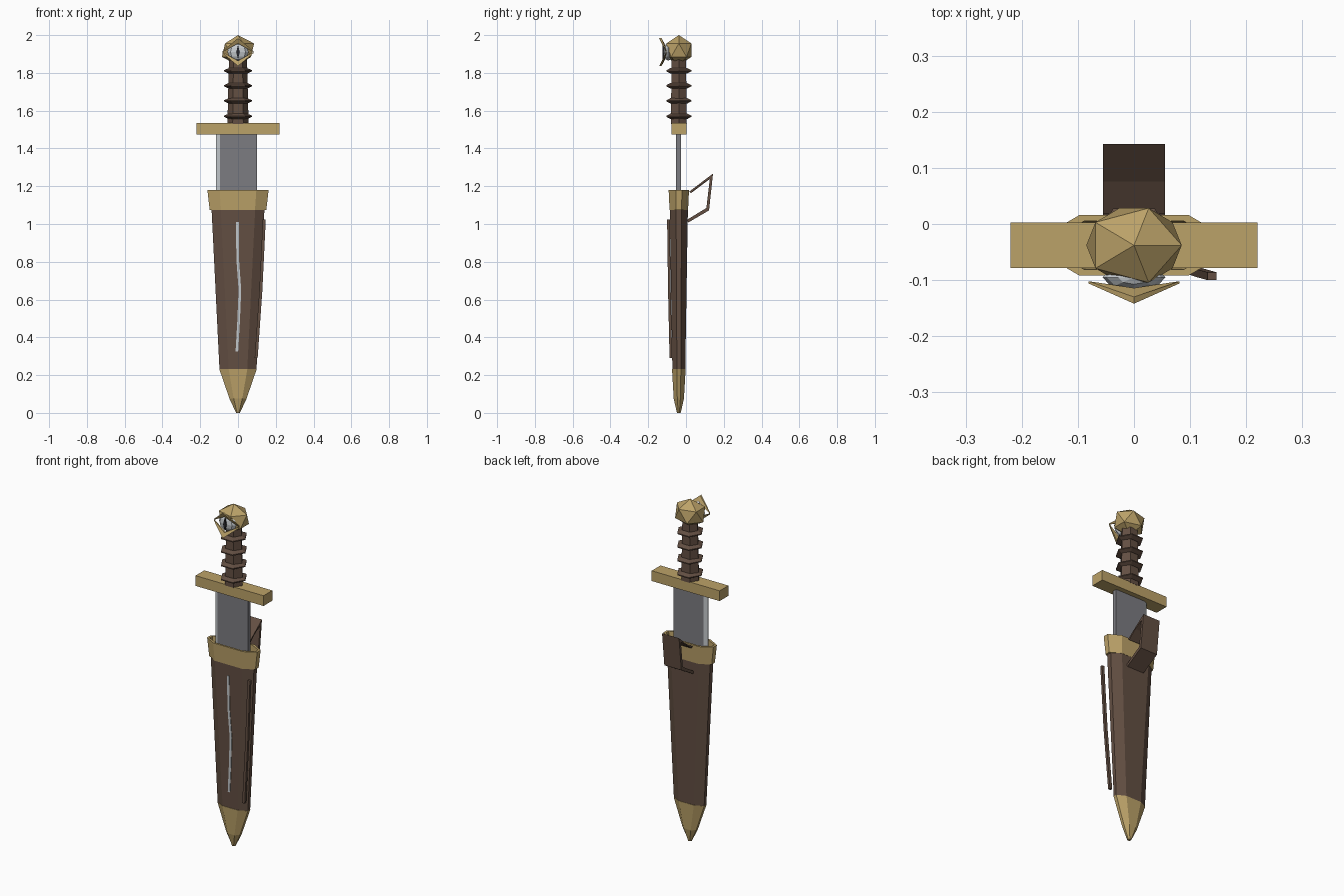
import bpy, bmesh, math
from mathutils import Vector

if "Cube" in bpy.data.objects:
    bpy.data.objects.remove(bpy.data.objects["Cube"])

CY = -0.038  # depth of the dagger's long axis


def mat(name, rgb):
    m = bpy.data.materials.new(name)
    m.diffuse_color = (*rgb, 1)
    m.use_nodes = True
    m.node_tree.nodes["Principled BSDF"].inputs["Base Color"].default_value = m.diffuse_color
    return m


GOLD = mat("brass", (0.50, 0.36, 0.14))
LEATHER = mat("brown leather", (0.125, 0.078, 0.055))
STEEL = mat("dark steel", (0.20, 0.20, 0.22))
SILVER = mat("silver", (0.55, 0.58, 0.60))
BLACK = mat("black", (0.02, 0.02, 0.025))


def finish(name, bm, *mats):
    bmesh.ops.recalc_face_normals(bm, faces=bm.faces[:])
    me = bpy.data.meshes.new(name)
    bm.to_mesh(me)
    bm.free()
    for m in mats:
        me.materials.append(m)
    ob = bpy.data.objects.new(name, me)
    bpy.context.collection.objects.link(ob)
    return ob


def loft(name, rings, *mats, bm=None):
    """Bridge equal-length point rings and cap both ends."""
    bm = bm or bmesh.new()
    vs = [[bm.verts.new(p) for p in r] for r in rings]
    n = len(vs[0])
    for a, b in zip(vs, vs[1:]):
        for i in range(n):
            j = (i + 1) % n
            bm.faces.new((a[i], a[j], b[j], b[i]))
    bm.faces.new(vs[0])
    bm.faces.new(vs[-1])
    return finish(name, bm, *mats)


def flat_oct(w, d, z, k=0.6):
    """Flattened eight-sided section."""
    pts = [(w, .3 * d), (k * w, d), (-k * w, d), (-w, .3 * d)]
    pts += [(x, -y) for x, y in reversed(pts)]
    return [(x, CY + y, z) for x, y in pts]


def hexa(w, d, z):
    return [(w * math.cos(i * math.pi / 3), CY + d * math.sin(i * math.pi / 3) / .866, z)
            for i in range(6)]


def prism_y(name, poly, y0, y1, m):
    """Extrude an x-z outline through depth."""
    return loft(name, [[(x, y, z) for x, z in poly] for y in (y0, y1)], m)


# scabbard body and tip
loft("scabbard", [flat_oct(.098, .034, .23, .5), flat_oct(.14, .048, 1.08, .65)], LEATHER)
loft("scabbard_tip", [flat_oct(.01, .01, 0, .5), flat_oct(.045, .027, .075, .5),
                      flat_oct(.099, .036, .232, .5)], GOLD)

# hollow scabbard throat
loft("scabbard_throat", [flat_oct(.15, .049, 1.075), flat_oct(.162, .054, 1.18),
                         flat_oct(.148, .043, 1.18), flat_oct(.14, .04, 1.09)], GOLD)

# single-edged blade with a bright bevel on the left
blade = loft("blade", [[(.1, -.026, z), (.1, -.052, z), (-.095, -.052, z),
                        (-.116, -.041, z), (-.116, -.037, z), (-.095, -.026, z)]
                       for z in (1.1, 1.48)], STEEL, SILVER)
for p in blade.data.polygons:
    if p.center.x < -.1:
        p.material_index = 1

# guard
prism_y("guard", [(-.22, 1.475), (.22, 1.475), (.22, 1.535), (-.22, 1.535)], -.078, .003, GOLD)

# grip with raised rings
loft("grip", [hexa(.056, .042, 1.53), hexa(.048, .038, 1.87)], LEATHER)
for i, z in enumerate((1.57, 1.652, 1.732, 1.811)):
    loft(f"grip_ring_{i + 1}", [hexa(.05, .045, z - .014), hexa(.074, .066, z - .003),
                                hexa(.074, .066, z + .003), hexa(.05, .045, z + .014)], LEATHER)

# pommel
bm = bmesh.new()
bmesh.ops.create_icosphere(bm, subdivisions=1, radius=1)
for v in bm.verts:
    v.co = Vector((v.co.x * .095, CY + v.co.y * .078, 1.92 + v.co.z * .08))
finish("pommel", bm, GOLD)

# eye gem, slit and lids
EZ = 1.91
bm = bmesh.new()
bmesh.ops.create_uvsphere(bm, u_segments=8, v_segments=6, radius=1)
for v in bm.verts:
    v.co = Vector((v.co.x * .056, -.095 + v.co.y * .025, EZ + v.co.z * .045))
finish("eye_gem", bm, SILVER)
prism_y("eye_slit", [(0, EZ - .036), (.01, EZ), (0, EZ + .036), (-.01, EZ)], -.124, -.115, BLACK)
for s, name in ((1, "upper_lid"), (-1, "lower_lid")):
    loft(name, [[(x, yo, EZ + s * zo), (x, yo + t, EZ + s * zo),
                 (x, yi + t, EZ + s * zi), (x, yi, EZ + s * zi)]
                for x, yo, zo, yi, zi, t in ((-.081, -.106, .006, -.106, 0, .004),
                                             (0, -.142, .074, -.126, .046, .012),
                                             (.081, -.106, .006, -.106, 0, .004))], GOLD)

# silver crack down the scabbard front
path = [(-.003, 1.01), (-.002, .82), (.01, .65), (.003, .48), (-.006, .325)]
rings = []
for x, z in path:
    y = CY - (.034 + (z - .23) * .0165)
    rings.append([(x - .007, y - .003, z), (x + .007, y - .003, z),
                  (x + .007, y + .004, z), (x - .007, y + .004, z)])
loft("front_streak", rings, SILVER)

# side seam strip
loft("side_strip", [[(x - .012, y - .007, z), (x + .004, y - .007, z),
                     (x + .004, y + .007, z), (x - .012, y + .007, z)]
                    for x, y, z in ((.1, -.08, .29), (.125, -.088, .65), (.143, -.093, 1.025))],
     LEATHER)

# belt clip: bent strap on the back
outline = [((.005, 1.022), (.012, 1.008)), ((.108, 1.085), (.122, 1.072)),
           ((.126, 1.238), (.143, 1.267)), ((.018, 1.172), (.026, 1.163))]
loft("belt_clip", [[(-.055, *a), (.055, *a), (.055, *b), (-.055, *b)] for a, b in outline], LEATHER)
